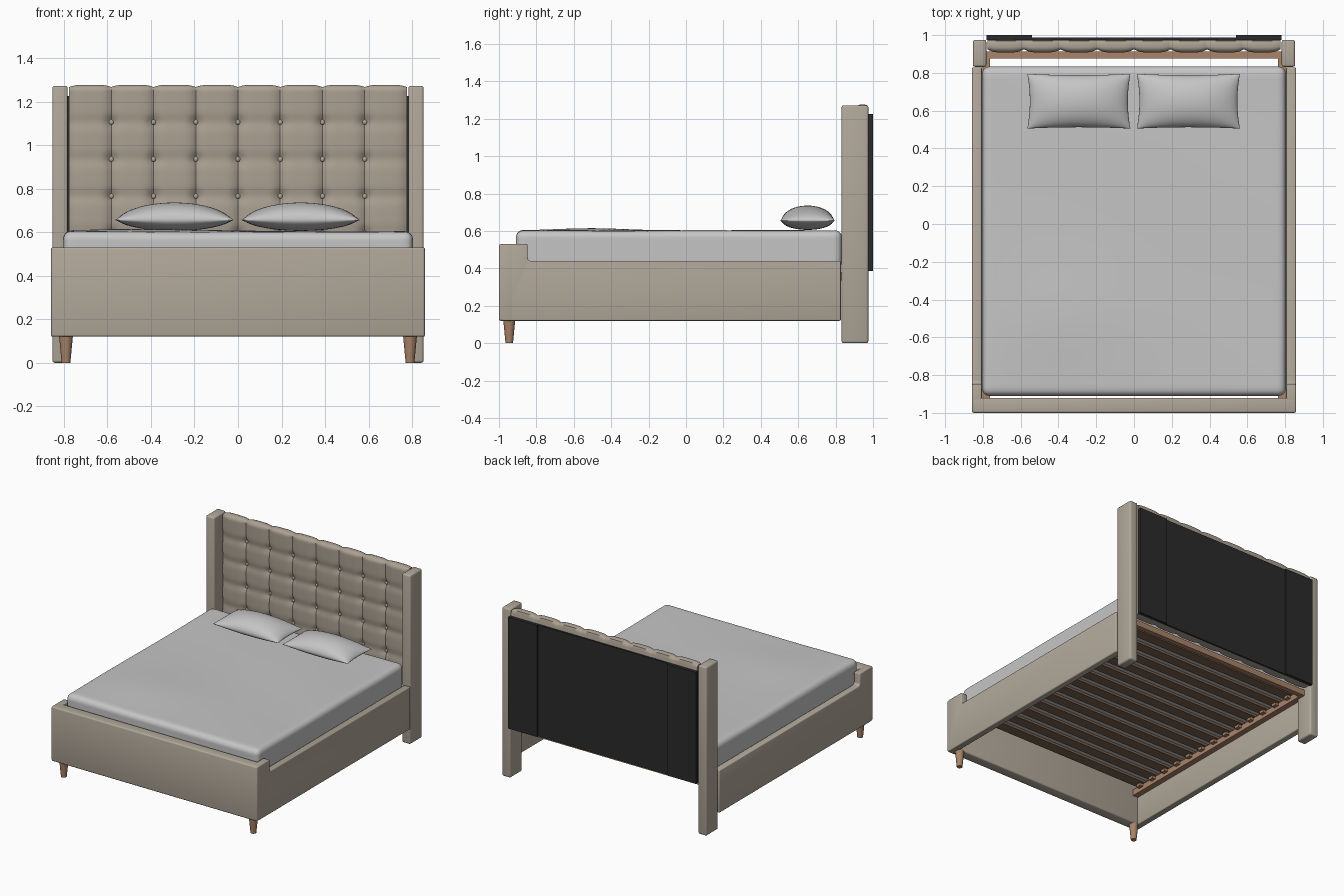
import bpy, bmesh, math
from mathutils import Vector

if "Cube" in bpy.data.objects:
    bpy.data.objects.remove(bpy.data.objects["Cube"])


def material(name, rgb):
    m = bpy.data.materials.new(name)
    m.diffuse_color = (*rgb, 1)
    m.use_nodes = True
    m.node_tree.nodes["Principled BSDF"].inputs["Base Color"].default_value = m.diffuse_color
    return m


FABRIC = material("beige fabric", (0.44, 0.39, 0.32))
TUFT = material("tufted fabric", (0.41, 0.355, 0.29))
LINEN = material("light grey linen", (0.56, 0.56, 0.56))
WOOD = material("light wood", (0.40, 0.23, 0.14))
SLAT = material("brown slat wood", (0.19, 0.115, 0.075))
BLACK = material("black backing", (0.024, 0.024, 0.024))


def finish(bm, name, mat, bevel=0.0, angle=35):
    bmesh.ops.recalc_face_normals(bm, faces=bm.faces)
    me = bpy.data.meshes.new(name)
    bm.to_mesh(me)
    bm.free()
    me.materials.append(mat)
    ob = bpy.data.objects.new(name, me)
    bpy.context.collection.objects.link(ob)
    bpy.ops.object.select_all(action='DESELECT')
    ob.select_set(True)
    bpy.context.view_layer.objects.active = ob
    if bevel:
        mod = ob.modifiers.new("bevel", 'BEVEL')
        mod.width, mod.segments = bevel, 3
        bpy.ops.object.modifier_apply(modifier=mod.name)
    bpy.ops.object.shade_smooth_by_angle(angle=math.radians(angle))
    return ob


def add_box(bm, lo, hi):
    vs = bmesh.ops.create_cube(bm, size=1)['verts']
    for v in vs:
        v.co = Vector([(a + b) / 2 + c * (b - a) for a, b, c in zip(lo, hi, v.co)])


def box(name, lo, hi, mat, bevel=0.0):
    bm = bmesh.new()
    add_box(bm, lo, hi)
    return finish(bm, name, mat, bevel)


# foot board
box("foot_board", (-0.858, -1.0, 0.12), (0.858, -0.92, 0.53), FABRIC, 0.01)

for s, side in ((-1, "left"), (1, "right")):
    # side rail with raised corner at the foot
    prof = [(-0.985, 0.12), (0.828, 0.12), (0.828, 0.44), (-0.835, 0.44),
            (-0.847, 0.452), (-0.847, 0.53), (-0.985, 0.53)]
    bm = bmesh.new()
    f = bm.faces.new([bm.verts.new((s * 0.858, y, z)) for y, z in prof])
    ext = bmesh.ops.extrude_face_region(bm, geom=[f])['geom']
    for v in ext:
        if isinstance(v, bmesh.types.BMVert):
            v.co.x = s * 0.806
    finish(bm, side + "_side_rail", FABRIC, 0.007)

    # headboard wing
    xs = sorted((s * 0.782, s * 0.853))
    box(side + "_wing", (xs[0], 0.832, 0), (xs[1], 0.975, 1.272), FABRIC, 0.012)

    # inner wooden ledge with slat holders
    bm = bmesh.new()
    xs = sorted((s * 0.762, s * 0.808))
    add_box(bm, (xs[0], -0.925, 0.335), (xs[1], 0.91, 0.38))
    xs = sorted((s * 0.735, s * 0.765))
    for i in range(13):
        y = -0.83 + i * 0.133
        add_box(bm, (xs[0], y - 0.02, 0.36), (xs[1], y + 0.02, 0.385))
    finish(bm, side + "_ledge", WOOD)

    # tapered front leg
    bm = bmesh.new()
    bmesh.ops.create_cone(bm, cap_ends=True, segments=24, radius1=0.02,
                          radius2=0.032, depth=0.125)
    bmesh.ops.translate(bm, verts=bm.verts, vec=(s * 0.79, -0.945, 0.0625))
    finish(bm, side + "_front_leg", WOOD)

    # raised backing strip
    xs = sorted((s * 0.54, s * 0.782))
    box(side + "_back_strip", (xs[0], 0.974, 0.385), (xs[1], 1.0, 1.225), BLACK)

box("back_panel", (-0.545, 0.974, 0.385), (0.545, 0.988, 1.225), BLACK)
box("head_rail", (-0.785, 0.875, 0.335), (0.785, 0.912, 0.38), WOOD)

# slats
bm = bmesh.new()
for i in range(13):
    y = -0.83 + i * 0.133
    add_box(bm, (-0.80, y - 0.04, 0.38), (0.80, y + 0.04, 0.398))
finish(bm, "slats", SLAT)

# mattress: rounded box with a softly rumpled top
bm = bmesh.new()
bmesh.ops.create_cube(bm, size=2)
bmesh.ops.subdivide_edges(bm, edges=bm.edges, cuts=39, use_grid_fill=True)
half, ctr, r = Vector((0.804, 0.872, 0.1015)), Vector((0, -0.038, 0.5005)), 0.04
for v in bm.verts:
    p = Vector([math.sin(c * math.pi / 2) * h for c, h in zip(v.co, half)])
    c = Vector([max(-(h - r), min(h - r, a)) for a, h in zip(p, half)])
    if (p - c).length > 1e-6:
        p = c + (p - c).normalized() * r
    if p.z > 0.05:
        q = (p.z - 0.05) / 0.05
        p.z += q * (0.014 * math.exp(-((p.x + 0.45) / 0.35) ** 2 - ((p.y + 0.5) / 0.28) ** 2)
                    + 0.003 * math.sin(5 * p.x + 4 * p.y) * math.sin(3 * p.y - 2 * p.x))
    v.co = p + ctr
finish(bm, "mattress", LINEN, angle=60)


# pillows: two puffed sheets meeting at a seam, corners pulled outward
def pillow(name, cx):
    bm = bmesh.new()
    n = 28
    for sign, h in ((1, 0.08), (-1, 0.05)):
        grid = []
        for i in range(n + 1):
            row = []
            for j in range(n + 1):
                u = math.sin((i / n - 0.5) * math.pi)
                w = math.sin((j / n - 0.5) * math.pi)
                a, b = max(0, 1 - u * u), max(0, 1 - w * w)
                z = 0.656 + sign * h * a ** 0.6 * b ** 0.5
                row.append(bm.verts.new((cx + u * 0.273 * (1 - 0.05 * b),
                                         0.65 + w * 0.145 * (1 - 0.05 * a), z)))
            grid.append(row)
        for i in range(n):
            for j in range(n):
                bm.faces.new((grid[i][j], grid[i + 1][j], grid[i + 1][j + 1], grid[i][j + 1]))
    bmesh.ops.remove_doubles(bm, verts=bm.verts, dist=1e-5)
    finish(bm, name, LINEN, angle=70)


pillow("left_pillow", -0.292)
pillow("right_pillow", 0.288)

# tufted headboard
W = 0.194
ROWS = [1.105, 0.935, 0.765, 0.595]


def dip(x, z):
    k = abs(x / W - round(x / W)) * W
    d = 0.018 * (1 - 2 * k / W) ** 4
    for rz in ROWS:
        d += 0.006 * math.exp(-((z - rz) / 0.03) ** 2)
        if abs(x) < 3.5 * W:
            d += 0.012 * math.exp(-(k * k + (z - rz) ** 2) / 0.025 ** 2)
    return d


path = []  # y, z, outward normal, dip strength
for i in range(80):
    path.append((0.908, 0.39 + i * 0.855 / 80, -1, 0, 1))
for i in range(9):
    a = i / 8 * math.pi / 2
    path.append((0.938 - 0.03 * math.cos(a), 1.245 + 0.032 * math.sin(a),
                 -math.cos(a), math.sin(a), 1 - 0.4 * i / 8))
path += [(0.955, 1.277, 0, 1, 0.6), (0.968, 1.272, 0, 1, 0.6),
         (0.975, 1.25, 0, 0, 0), (0.975, 0.39, 0, 0, 0)]
bm = bmesh.new()
rings = []
for i in range(129):
    x = -4 * W + i * W / 16
    ring = []
    for y, z, ny, nz, s in path:
        d = dip(x, z) * s
        ring.append(bm.verts.new((x, y - ny * d, z - nz * d)))
    rings.append(ring)
m = len(path)
for a, b in zip(rings, rings[1:]):
    for j in range(m):
        bm.faces.new((a[j], a[(j + 1) % m], b[(j + 1) % m], b[j]))
bm.faces.new(rings[0])
bm.faces.new(rings[-1])
finish(bm, "tufted_headboard", TUFT, angle=50)

# buttons
bm = bmesh.new()
for i in range(-3, 4):
    for z in ROWS:
        vs = bmesh.ops.create_uvsphere(bm, u_segments=14, v_segments=8, radius=0.012)['verts']
        for v in vs:
            v.co = Vector((v.co.x + i * W, v.co.y * 0.7 + 0.908 + dip(i * W, z) - 0.005, v.co.z + z))
finish(bm, "headboard_buttons", TUFT, angle=60)
